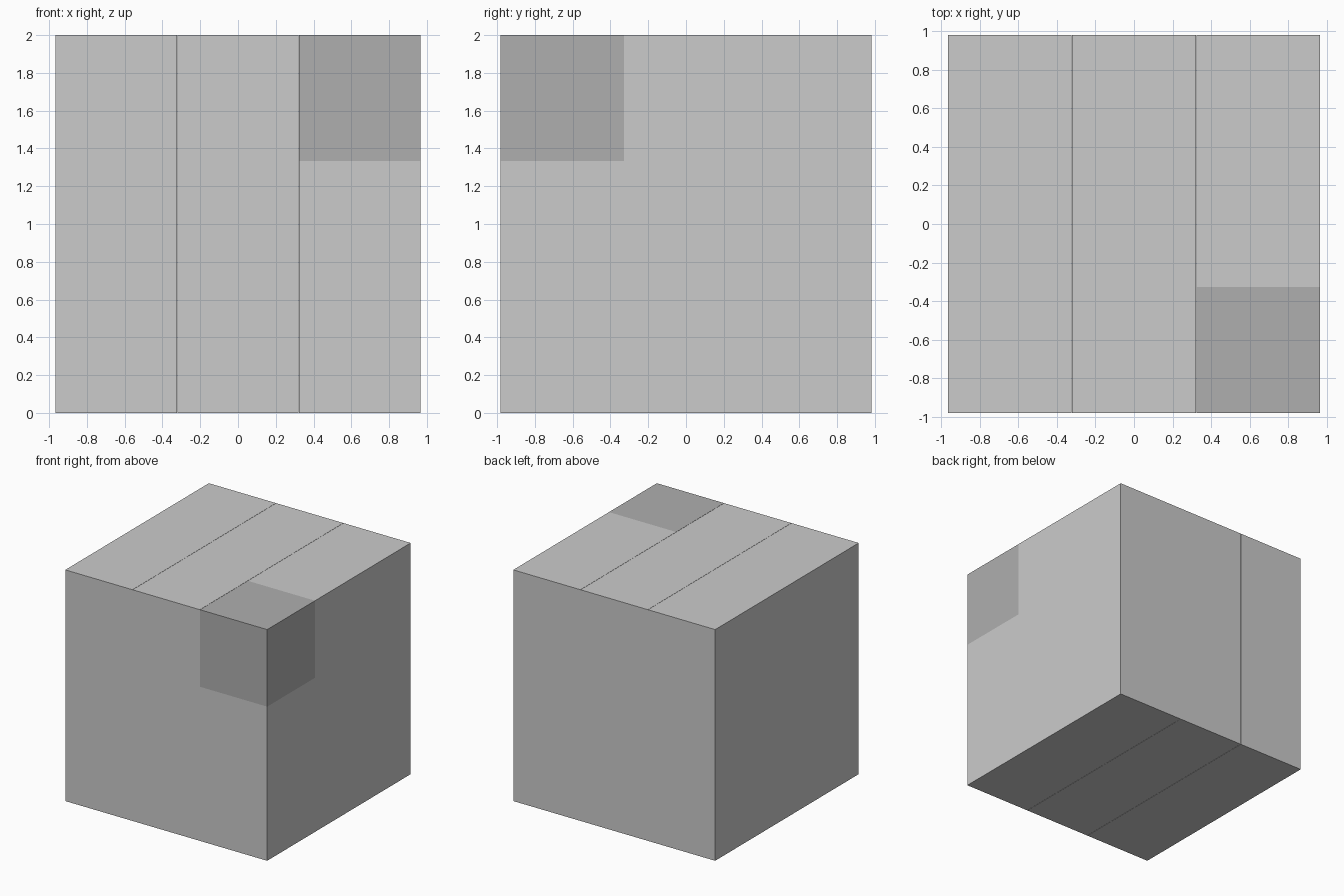
import bpy

if "Cube" in bpy.data.objects:
    bpy.data.objects.remove(bpy.data.objects["Cube"])

# Overall block size and the 3 x 3 x 3 cell pitch
SIZE = (1.934, 1.962, 2.0)
PITCH = [s / 3 for s in SIZE]
SEAM = 0.002  # hairline seam between the upright slabs

dark = bpy.data.materials.new("dark_grey")
dark.diffuse_color = (0.43, 0.43, 0.43, 1)
dark.use_nodes = True
dark.node_tree.nodes["Principled BSDF"].inputs["Base Color"].default_value = dark.diffuse_color


def cell(name, i, j, k):
    """One box of the grid; i, j, k run from -1 to 1."""
    bpy.ops.mesh.primitive_cube_add(
        size=1, location=(i * PITCH[0], j * PITCH[1], (k + 1.5) * PITCH[2]))
    ob = bpy.context.object
    ob.name = name
    ob.scale = (PITCH[0] - SEAM, PITCH[1], PITCH[2])
    bpy.ops.object.transform_apply(location=False, rotation=False, scale=True)
    return ob


# Stack of cells, with the top front right corner in dark grey
columns = {-1: "left", 0: "middle", 1: "right"}
rows = {-1: "front", 0: "centre", 1: "back"}
layers = {-1: "bottom", 0: "mid", 1: "top"}
for i in columns:
    for j in rows:
        for k in layers:
            block = cell(f"block_{layers[k]}_{rows[j]}_{columns[i]}", i, j, k)
            if (i, j, k) == (1, -1, 1):
                block.name = "dark_corner_block"
                block.data.materials.append(dark)
